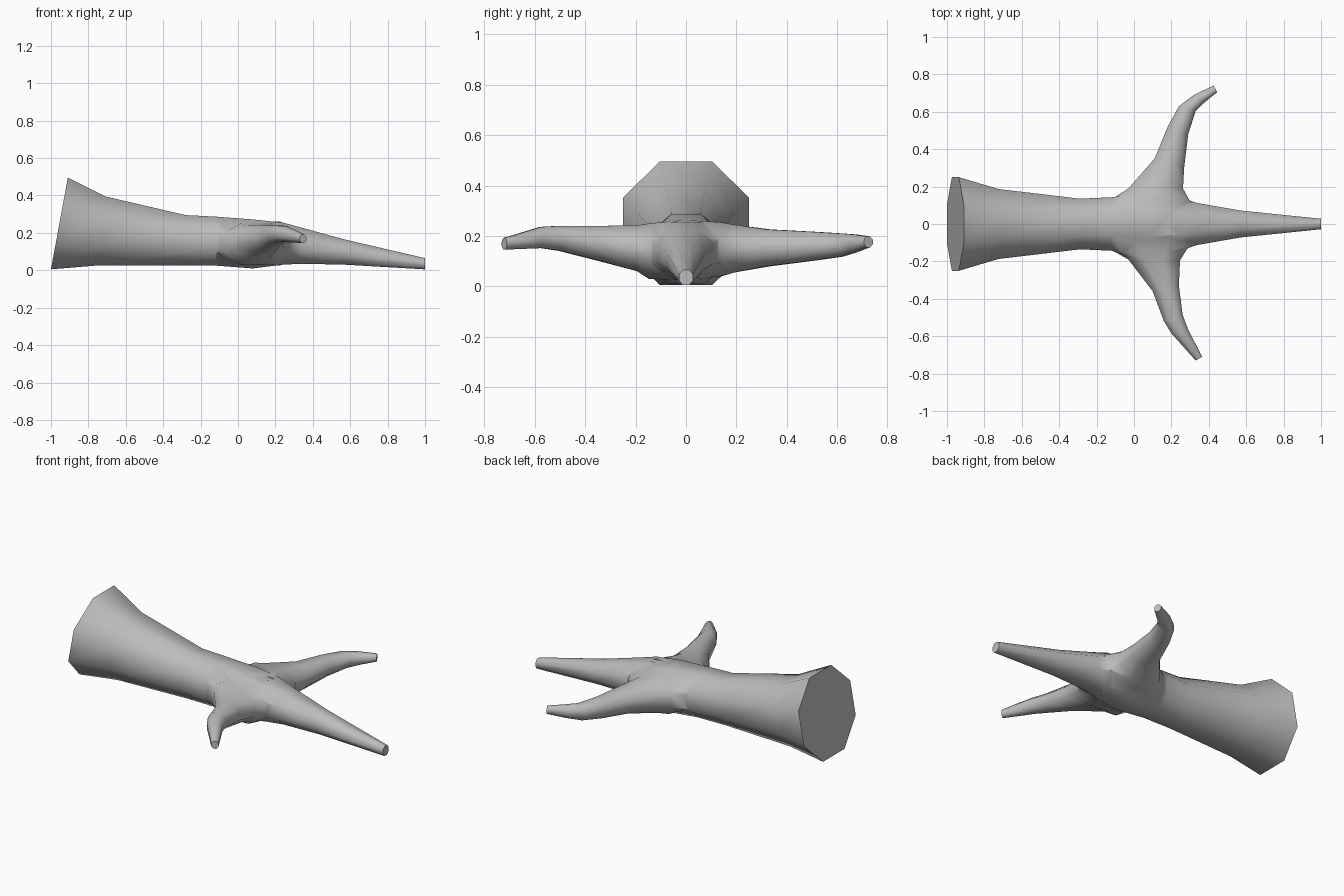
import bpy, bmesh, math
from mathutils import Vector

cube = bpy.data.objects.get("Cube")
if cube:
    bpy.data.objects.remove(cube)

bark = bpy.data.materials.new("grey bark")
bark.use_nodes = True
bark.diffuse_color = (0.5, 0.5, 0.5, 1)
bark.node_tree.nodes["Principled BSDF"].inputs["Base Color"].default_value = (0.5, 0.5, 0.5, 1)
SIDES = 8


def loft(name, sections):
    """Tube through sections: left edge x, y, right edge x, y, bottom z, top z, lean."""
    bm = bmesh.new()
    rings = []
    for lx, ly, rx, ry, low, high, lean in sections:
        left, right = Vector((lx, ly, 0)), Vector((rx, ry, 0))
        centre = (left + right) / 2 + Vector((0, 0, (low + high) / 2))
        across = (right - left) / 2
        up = Vector((lean, 0, (high - low) / 2))
        ring = []
        for i in range(SIDES):
            a = (i + 0.5) * math.tau / SIDES
            grow = 1 / math.cos(math.pi / SIDES)
            ring.append(bm.verts.new(centre + grow * (across * math.cos(a) + up * math.sin(a))))
        rings.append(ring)
    for a, b in zip(rings, rings[1:]):
        for i in range(SIDES):
            j = (i + 1) % SIDES
            bm.faces.new((a[i], a[j], b[j], b[i]))
    bm.faces.new(rings[0])
    bm.faces.new(rings[-1])
    bmesh.ops.recalc_face_normals(bm, faces=bm.faces)
    mesh = bpy.data.meshes.new(name)
    bm.to_mesh(mesh)
    bm.free()
    mesh.materials.append(bark)
    obj = bpy.data.objects.new(name, mesh)
    bpy.context.collection.objects.link(obj)
    return obj


# Trunk running into the middle branch: x, half width, bottom, top, lean
trunk_path = [
    (-0.955, 0.25, 0.005, 0.495, 0.045),
    (-0.735, 0.187, 0.025, 0.395, 0.025),
    (-0.29, 0.135, 0.025, 0.295, 0.01),
    (-0.12, 0.143, 0.025, 0.287, 0),
    (0.08, 0.17, 0.01, 0.272, 0),
    (0.24, 0.145, 0.03, 0.255, 0),
    (0.34, 0.112, 0.035, 0.228, 0),
    (0.57, 0.072, 0.03, 0.165, 0),
    (1.0, 0.028, 0.005, 0.065, 0),
]
trunk = loft("branching_trunk", [(x, w, x, -w, lo, hi, s) for x, w, lo, hi, s in trunk_path])

# Side branches curving forward
left_branch = loft("left_branch", [
    (-0.14, 0.02, 0.37, 0.02, 0.03, 0.262, 0),
    (-0.10, 0.145, 0.295, 0.13, 0.04, 0.255, 0),
    (-0.03, 0.19, 0.262, 0.19, 0.055, 0.245, 0),
    (0.11, 0.35, 0.268, 0.30, 0.08, 0.226, 0),
    (0.18, 0.52, 0.29, 0.48, 0.102, 0.217, 0),
    (0.24, 0.63, 0.33, 0.605, 0.118, 0.21, 0),
    (0.32, 0.69, 0.375, 0.648, 0.135, 0.206, 0),
    (0.425, 0.74, 0.445, 0.705, 0.155, 0.198, 0),
])
right_branch = loft("right_branch", [
    (-0.14, -0.02, 0.37, -0.02, 0.025, 0.262, 0),
    (-0.10, -0.15, 0.28, -0.14, 0.03, 0.25, 0),
    (-0.03, -0.19, 0.246, -0.195, 0.06, 0.242, 0),
    (0.10, -0.36, 0.24, -0.33, 0.102, 0.24, 0),
    (0.16, -0.52, 0.26, -0.485, 0.142, 0.24, 0),
    (0.20, -0.585, 0.29, -0.565, 0.152, 0.236, 0),
    (0.33, -0.73, 0.365, -0.71, 0.146, 0.192, 0),
])

# Merge the branches into one skin
for branch in (left_branch, right_branch):
    mod = trunk.modifiers.new("merge", "BOOLEAN")
    mod.operation = "UNION"
    mod.solver = "EXACT"
    mod.object = branch
    bpy.ops.object.select_all(action="DESELECT")
    bpy.context.view_layer.objects.active = trunk
    trunk.select_set(True)
    bpy.ops.object.modifier_apply(modifier=mod.name)
    bpy.data.objects.remove(branch)

# Clean the seams and smooth everything but the cut ends
bm = bmesh.new()
bm.from_mesh(trunk.data)
bmesh.ops.remove_doubles(bm, verts=bm.verts, dist=0.008)
bmesh.ops.recalc_face_normals(bm, faces=bm.faces)
bm.to_mesh(trunk.data)
bm.free()
bpy.ops.object.shade_smooth_by_angle(angle=math.radians(58))
